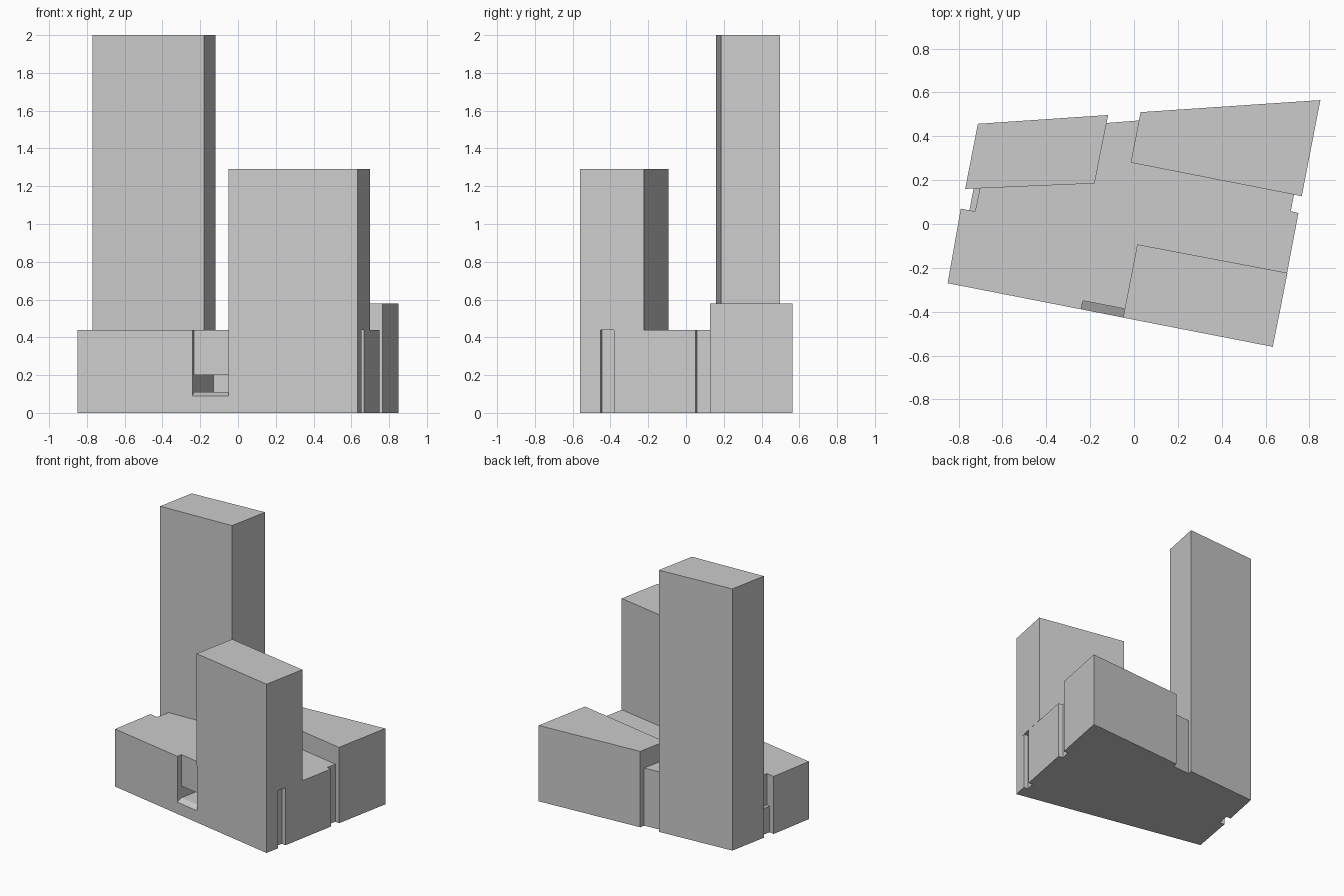
import bpy, bmesh
from mathutils import Vector

if "Cube" in bpy.data.objects:
    bpy.data.objects.remove(bpy.data.objects["Cube"])


def solid(name, ring, offset):
    """Closed prism: a planar ring of 3D points swept by an offset."""
    bm = bmesh.new()
    face = bm.faces.new([bm.verts.new(p) for p in ring])
    ext = bmesh.ops.extrude_face_region(bm, geom=[face], use_keep_orig=True)
    moved = [g for g in ext["geom"] if isinstance(g, bmesh.types.BMVert)]
    bmesh.ops.translate(bm, verts=moved, vec=offset)
    bmesh.ops.recalc_face_normals(bm, faces=bm.faces)
    mesh = bpy.data.meshes.new(name)
    bm.to_mesh(mesh)
    bm.free()
    ob = bpy.data.objects.new(name, mesh)
    bpy.context.collection.objects.link(ob)
    return ob


def block(name, outline, z0, z1):
    return solid(name, [(x, y, z0) for x, y in outline], (0, 0, z1 - z0))


# Podium with side grooves in its outline; back corners run into the towers
podium = block("podium", [
    (-0.85, -0.27), (0.633, -0.56),
    (0.654, -0.452), (0.62, -0.445), (0.634, -0.375), (0.668, -0.382),
    (0.75, 0.05), (0.715, 0.058), (0.729, 0.13), (0.74, 0.18),
    (0.10, 0.478), (-0.20, 0.455), (-0.695, 0.20),
    (-0.725, 0.057), (-0.79, 0.07)], 0, 0.44)

# Low ledge in the left groove
block("left_ledge", [(-0.757, 0.03), (-0.728, 0.18), (-0.69, 0.18),
                     (-0.715, 0.03)], 0, 0.2)

# Towers and rear wing
block("tall_tower", [(-0.77, 0.16), (-0.18, 0.185), (-0.118, 0.497),
                     (-0.712, 0.457)], 0, 2.0)
block("front_tower", [(-0.05, -0.427), (0.633, -0.56), (0.70, -0.223),
                      (0.015, -0.093)], 0.44, 1.29)
block("rear_wing", [(-0.015, 0.28), (0.765, 0.127), (0.85, 0.565),
                    (0.03, 0.51)], 0, 0.58)

# Entrance recess with ramp and a low passage behind it
along, inward = Vector((0.981, -0.192, 0)), Vector((0.197, 0.981, 0))
start = Vector((-0.241, -0.389, 0))
profile = [(-0.02, 0.08), (0.04, 0.11), (0.57, 0.11), (0.57, 0.2),
           (0.04, 0.2), (0.04, 0.5), (-0.02, 0.5)]
cutter = solid("entrance_cutter",
               [start + inward * d + Vector((0, 0, z)) for d, z in profile],
               along * 0.195)
cutter.hide_render = True
cutter.display_type = 'WIRE'
cut = podium.modifiers.new("entrance", 'BOOLEAN')
cut.operation = 'DIFFERENCE'
cut.solver = 'EXACT'
cut.object = cutter
